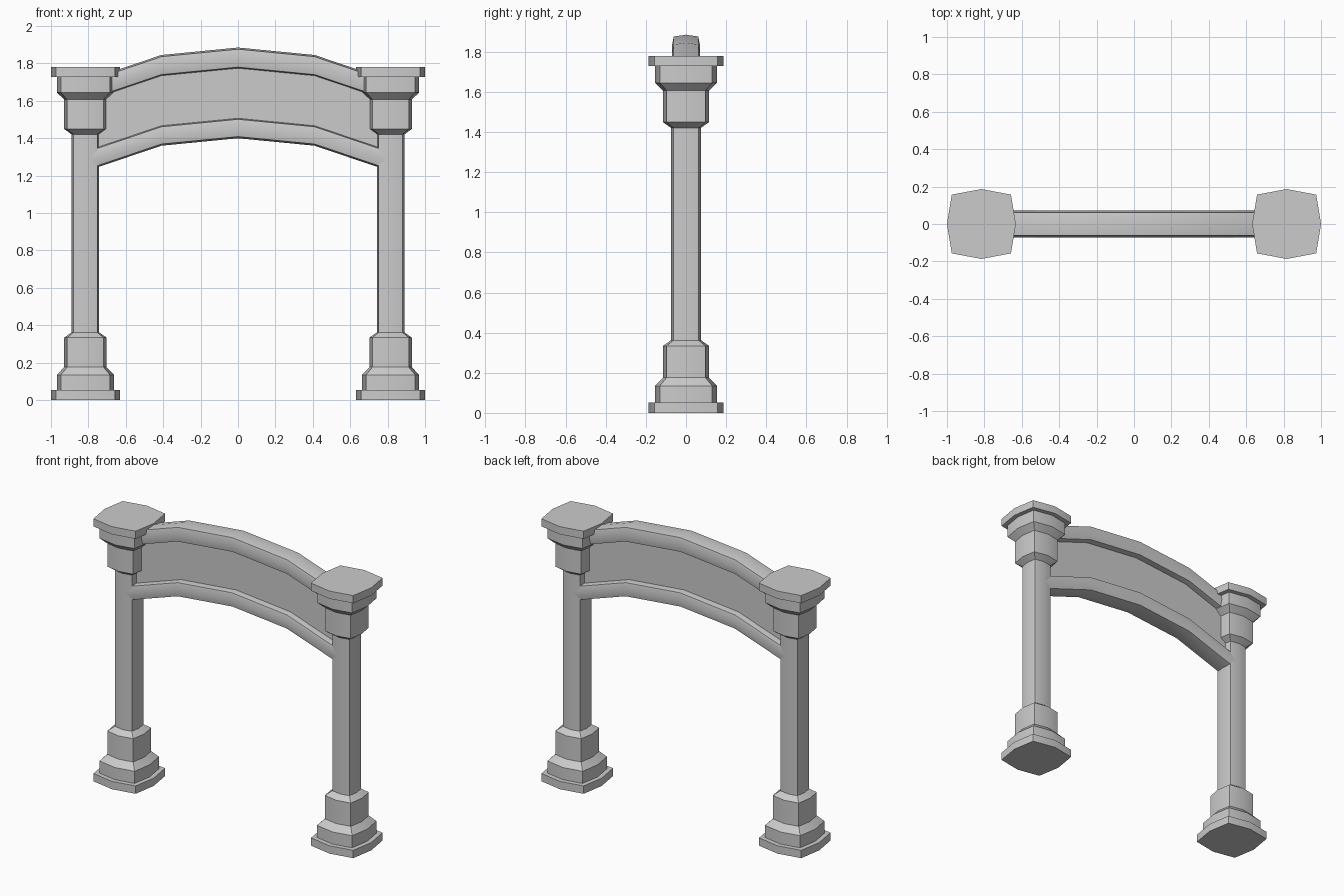
import bpy, bmesh

if "Cube" in bpy.data.objects:
    bpy.data.objects.remove(bpy.data.objects["Cube"])


def loft(name, rings):
    """Skin a closed, capped solid over a list of matching point rings."""
    bm = bmesh.new()
    loops = [[bm.verts.new(p) for p in ring] for ring in rings]
    n = len(loops[0])
    for a, b in zip(loops, loops[1:]):
        for i in range(n):
            j = (i + 1) % n
            bm.faces.new((a[i], a[j], b[j], b[i]))
    bm.faces.new(loops[0])
    bm.faces.new(loops[-1])
    bmesh.ops.recalc_face_normals(bm, faces=bm.faces)
    mesh = bpy.data.meshes.new(name)
    bm.to_mesh(mesh)
    bm.free()
    obj = bpy.data.objects.new(name, mesh)
    bpy.context.collection.objects.link(obj)
    bpy.ops.object.select_all(action='DESELECT')
    obj.select_set(True)
    bpy.context.view_layer.objects.active = obj
    bpy.ops.object.shade_smooth_by_angle(angle=0.5)
    return obj


# Bulged square: four mid points and four corners slightly pulled in
C, D = 0.86, 0.84
SECTION = [(1, 0), (C, D), (0, 1), (-C, D), (-1, 0), (-C, -D), (0, -1), (C, -D)]

# Columns: (half width, height) profile from plinth to cap
PROFILE = [(0.184, 0), (0.184, 0.053), (0.153, 0.053), (0.153, 0.135),
           (0.113, 0.176), (0.113, 0.334), (0.074, 0.362), (0.074, 1.421),
           (0.113, 1.449), (0.113, 1.607), (0.153, 1.645), (0.153, 1.728),
           (0.184, 1.728), (0.184, 1.78)]
for side, sx in (("left", -1), ("right", 1)):
    loft(side + "_column", [[(sx * 0.816 + u * r, v * r * 1.015, z)
                             for u, v in SECTION] for r, z in PROFILE])

# Arch curve: (x, drop below the crown)
ARCH = [(-0.8, 0.172), (-0.41, 0.04), (0, 0), (0.41, 0.04), (0.8, 0.172)]


def arch_bar(name, section, half_y, half_z, crown):
    loft(name, [[(x, u * half_y, crown - drop + v * half_z) for u, v in section]
                for x, drop in ARCH])


# Upper and lower rails with the thin panel between them
arch_bar("upper_rail", SECTION, 0.071, 0.057, 1.828)
arch_bar("lower_rail", SECTION, 0.071, 0.055, 1.455)
arch_bar("arch_panel", [(1, 1), (-1, 1), (-1, -1), (1, -1)], 0.022, 0.18, 1.641)
